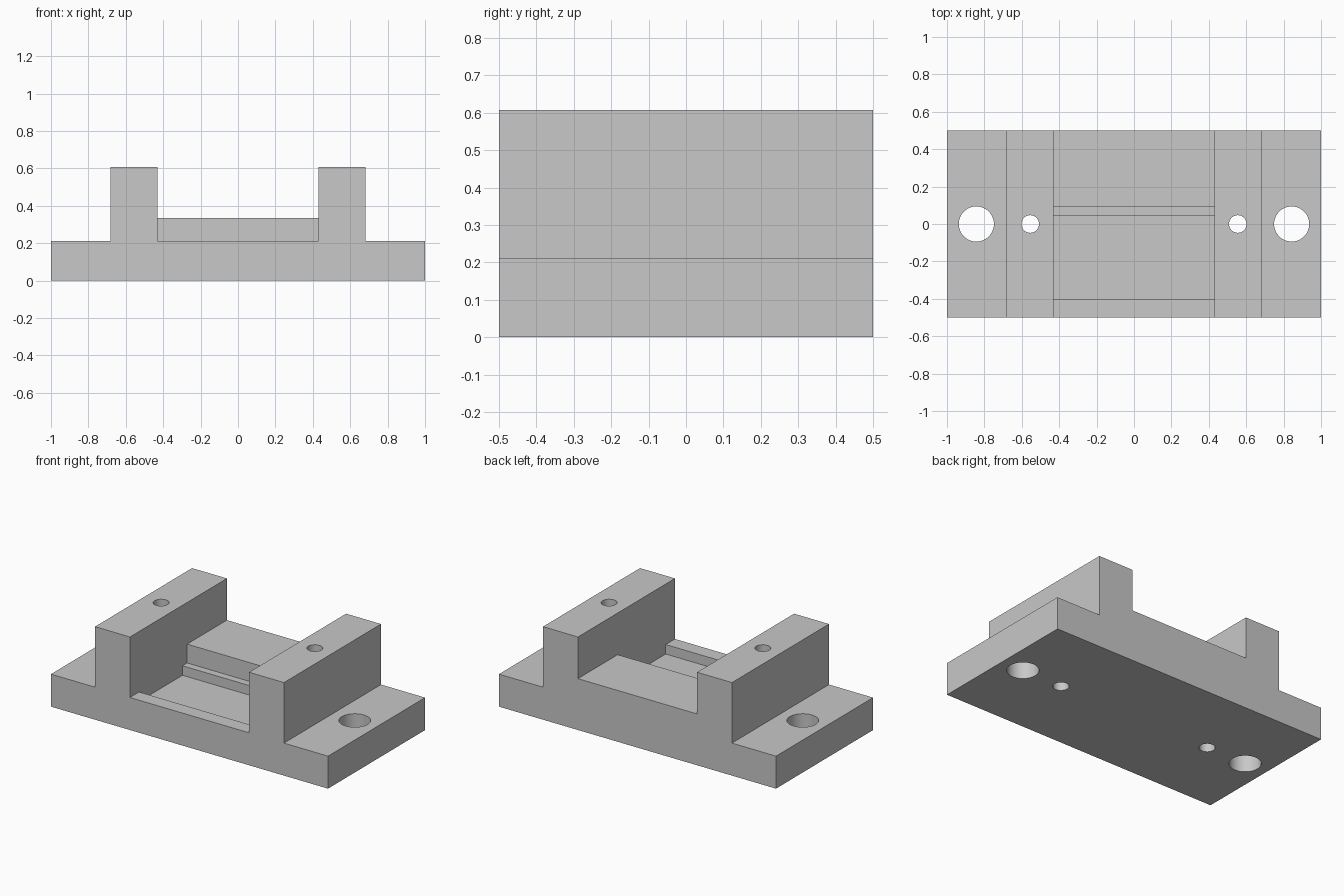
import bpy
import bmesh
from mathutils import Vector

default_cube = bpy.data.objects.get("Cube")
if default_cube:
    bpy.data.objects.remove(default_cube, do_unlink=True)

# Main dimensions
BASE_TOP, TOWER_TOP, BED_TOP, POCKET_FLOOR = 0.212, 0.607, 0.335, 0.15
TOWER_IN, TOWER_OUT = 0.43, 0.682

grey = bpy.data.materials.new("plain_grey")
grey.use_nodes = True
colour = (0.58, 0.58, 0.58, 1)
grey.diffuse_color = colour
grey.node_tree.nodes["Principled BSDF"].inputs["Base Color"].default_value = colour


def make_object(name, bm):
    bmesh.ops.recalc_face_normals(bm, faces=bm.faces)
    mesh = bpy.data.meshes.new(name)
    bm.to_mesh(mesh)
    bm.free()
    mesh.materials.append(grey)
    obj = bpy.data.objects.new(name, mesh)
    bpy.context.collection.objects.link(obj)
    return obj


def prism(name, points, depth):
    """Extrude a closed outline of 3D points along the depth vector."""
    bm = bmesh.new()
    face = bm.faces.new([bm.verts.new(p) for p in points])
    result = bmesh.ops.extrude_face_region(bm, geom=[face], use_keep_orig=True)
    moved = [g for g in result["geom"] if isinstance(g, bmesh.types.BMVert)]
    bmesh.ops.translate(bm, verts=moved, vec=Vector(depth))
    return make_object(name, bm)


def hole_cutter(name, x, radius):
    bm = bmesh.new()
    bmesh.ops.create_cone(bm, cap_ends=True, segments=48,
                          radius1=radius, radius2=radius, depth=2)
    bmesh.ops.translate(bm, verts=bm.verts, vec=(x, 0, 0.3))
    return make_object(name, bm)


def cut(target, cutter):
    cutter.hide_render = True
    mod = target.modifiers.new("cut", "BOOLEAN")
    mod.operation = "DIFFERENCE"
    mod.solver = "EXACT"
    mod.object = cutter
    bpy.context.view_layer.objects.active = target
    bpy.ops.object.modifier_apply(modifier=mod.name)
    bpy.data.objects.remove(cutter, do_unlink=True)


# Body: flanged base with a raised middle
right_half = [(1, 0), (1, BASE_TOP), (TOWER_OUT, BASE_TOP), (TOWER_OUT, TOWER_TOP)]
outline = right_half + [(-x, z) for x, z in reversed(right_half)]
body = prism("bracket_body", [(x, -0.5, z) for x, z in outline], (0, 1, 0))

# Stepped channel between the two towers: front lip, pocket, ledge, rear bed
steps = [(-0.6, BASE_TOP), (-0.405, BASE_TOP), (-0.405, POCKET_FLOOR),
         (0.042, POCKET_FLOOR), (0.042, BASE_TOP), (0.09, BASE_TOP),
         (0.09, BED_TOP), (0.6, BED_TOP), (0.6, 1), (-0.6, 1)]
cut(body, prism("channel_cutter", [(-TOWER_IN, y, z) for y, z in steps],
                (2 * TOWER_IN, 0, 0)))

# Mounting holes in the flanges and narrow holes through the towers
for side in (-1, 1):
    cut(body, hole_cutter("flange_hole_cutter", side * 0.843, 0.094))
    cut(body, hole_cutter("tower_hole_cutter", side * 0.555, 0.047))

# Smooth hole walls, sharp edges elsewhere
bpy.ops.object.select_all(action="DESELECT")
body.select_set(True)
bpy.context.view_layer.objects.active = body
bpy.ops.object.shade_smooth_by_angle(angle=0.52)
